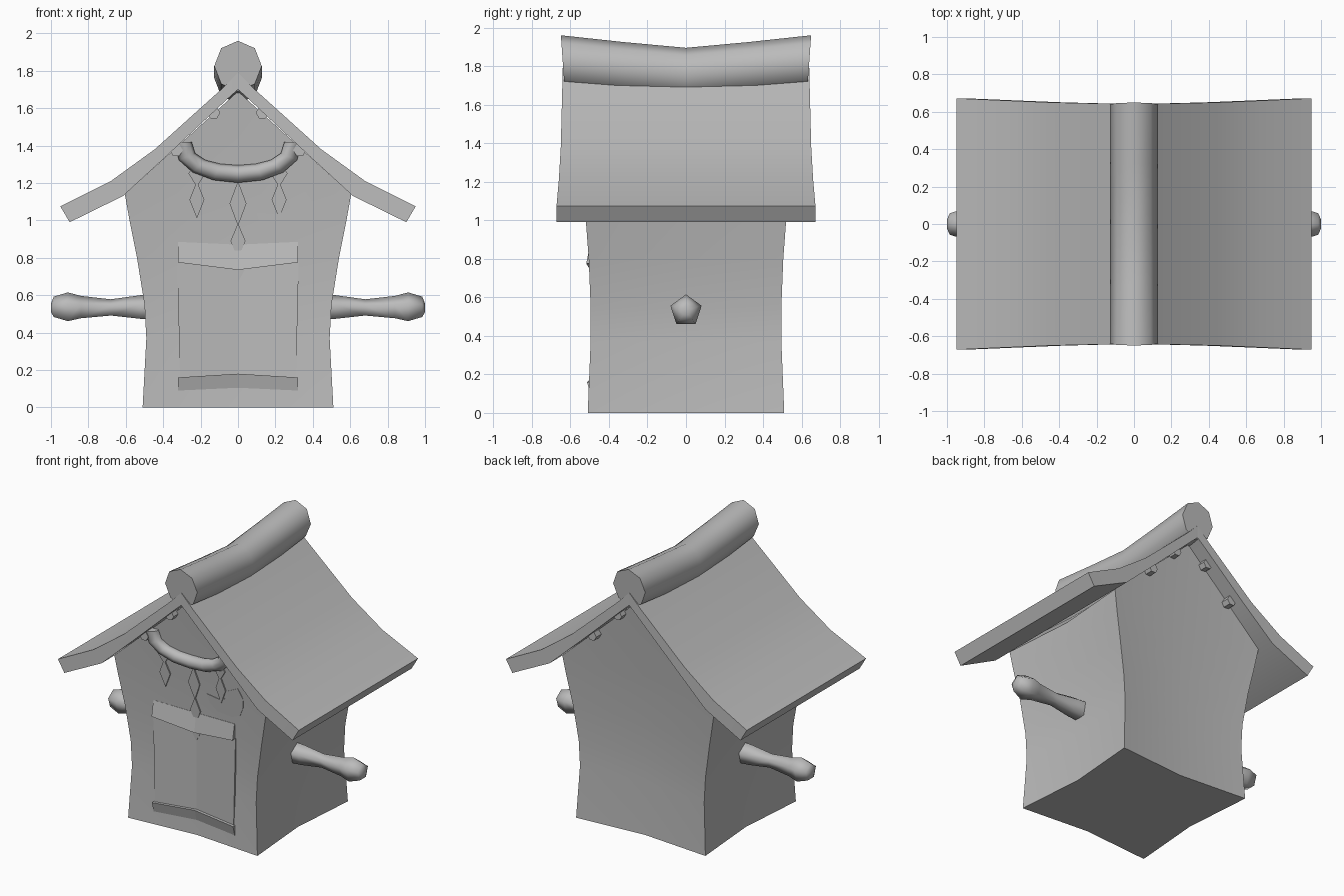
import bpy, bmesh, math
from mathutils import Vector

if "Cube" in bpy.data.objects:
    bpy.data.objects.remove(bpy.data.objects["Cube"])

grey = bpy.data.materials.new("plain_grey")
grey.use_nodes = True
grey.diffuse_color = (0.5, 0.5, 0.5, 1)
grey.node_tree.nodes["Principled BSDF"].inputs["Base Color"].default_value = (0.5, 0.5, 0.5, 1)


def make(name, verts, faces, smooth=0):
    mesh = bpy.data.meshes.new(name)
    mesh.from_pydata([tuple(v) for v in verts], [], faces)
    bm = bmesh.new()
    bm.from_mesh(mesh)
    bmesh.ops.recalc_face_normals(bm, faces=bm.faces)
    bm.to_mesh(mesh)
    bm.free()
    mesh.materials.append(grey)
    ob = bpy.data.objects.new(name, mesh)
    bpy.context.collection.objects.link(ob)
    if smooth:
        bpy.ops.object.select_all(action='DESELECT')
        ob.select_set(True)
        bpy.context.view_layer.objects.active = ob
        bpy.ops.object.shade_smooth_by_angle(angle=math.radians(smooth))
    return ob


def loft(name, rings, smooth=0):
    """Skin a list of equal rings and cap both ends."""
    n = len(rings[0])
    verts = [v for r in rings for v in r]
    faces = [(k * n + i, k * n + (i + 1) % n, (k + 1) * n + (i + 1) % n, (k + 1) * n + i)
             for k in range(len(rings) - 1) for i in range(n)]
    faces += [tuple(range(n)), tuple(range(len(verts) - n, len(verts)))]
    return make(name, verts, faces, smooth)


# House body: height, half width, half depth
LEVELS = [(0, .51, .51), (.37, .49, .495), (.55, .50, .495), (.8, .54, .505),
          (1.0, .58, .52), (1.14, .605, .53)]
PINCH = .04
APEX = (1.69, .545)


def size_at(z):
    for (z0, w0, d0), (z1, w1, d1) in zip(LEVELS, LEVELS[1:]):
        if z <= z1:
            t = (z - z0) / (z1 - z0)
            return w0 + (w1 - w0) * t, d0 + (d1 - d0) * t
    return LEVELS[-1][1:]


def wall_y(x, z):
    """Front wall surface, pinched inward at its middle."""
    w, d = size_at(z)
    y = d - PINCH * (1 - min(abs(x) / w, 1))
    if z > LEVELS[-1][0]:
        y += (APEX[1] - d + PINCH) * (z - LEVELS[-1][0]) / (APEX[0] - LEVELS[-1][0])
    return -y


verts, faces = [], []
for z, w, d in LEVELS:
    p = PINCH
    verts += [(-w, -d, z), (0, p - d, z), (w, -d, z), (w - p, 0, z),
              (w, d, z), (0, d - p, z), (-w, d, z), (p - w, 0, z)]
for k in range(len(LEVELS) - 1):
    for i in range(8):
        j = (i + 1) % 8
        faces.append((8 * k + i, 8 * k + j, 8 * k + 8 + j, 8 * k + 8 + i))
t = 8 * (len(LEVELS) - 1)
verts += [(0, -APEX[1], APEX[0]), (0, APEX[1], APEX[0])]
f, b = len(verts) - 2, len(verts) - 1
faces += [(t, t + 1, f), (t + 1, t + 2, f), (t + 4, t + 5, b), (t + 5, t + 6, b),
          (t + 2, t + 3, t + 4, b, f), (t + 6, t + 7, t, f, b), tuple(range(8))]
make("house_body", verts, faces, 40)

# Roof slopes: outer and under points from ridge to eave, with half length
OUTER = [(0, 1.79), (.09, 1.70), (.445, 1.38), (.68, 1.21), (.95, 1.075)]
UNDER = [(0, 1.70), (.05, 1.655), (.37, 1.355), (.615, 1.13), (.90, .99)]
HALF = [.64, .642, .65, .66, .672]
for side, s in (("left", 1), ("right", -1)):
    rings = [[(s * ox, -h, oz), (s * ox, h, oz), (s * ux, h, uz), (s * ux, -h, uz)]
             for (ox, oz), (ux, uz), h in zip(OUTER, UNDER, HALF)]
    loft(side + "_roof_slope", rings, 35)

# Sagging ridge log
rings = []
for y, drop in ((-1, 0), (-.5, .035), (0, .065), (.5, .035), (1, 0)):
    ring = []
    for i in range(8):
        a = i * math.tau / 8
        x, z = .127 * math.sin(a), .135 * math.cos(a)
        ring.append((x, y * (.64 + .07 * z), 1.825 + z - drop))
    rings.append(ring)
loft("ridge_log", rings, 50)

# Turned side pegs: distance out, radius, height
PEG = [(.42, .075, .53), (.52, .07, .53), (.68, .048, .53), (.84, .066, .53),
       (.91, .085, .53), (.985, .06, .532), (1.0, .025, .53)]
for side, s in (("left", 1), ("right", -1)):
    rings = [[(s * x, r * math.cos(a), z + r * math.sin(a))
              for a in [i * math.tau / 5 + math.pi / 2 for i in range(5)]] for x, r, z in PEG]
    loft(side + "_peg", rings, 75)

# Purlin ends under the roof
for s in (1, -1):
    for x, z in ((.13, 1.575), (.33, 1.375)):
        rings = [[(s * x + .035 * math.cos(i * math.tau / 6), y, z + .035 * math.sin(i * math.tau / 6))
                  for i in range(6)] for y in (-.59, .59)]
        loft("purlin", rings)

# Swag hanging across the gable
rings = []
for i in range(9):
    a = math.pi * i / 8
    c = Vector((-.295 * math.cos(a), 0, 1.42 - .172 * math.sin(a) ** .8))
    c.y = wall_y(c.x, c.z) - .012
    out = Vector((-math.cos(a), 0, -math.sin(a)))
    rings.append([c + .047 * (out * math.cos(q) + Vector((0, 1, 0)) * math.sin(q))
                  for q in [j * math.tau / 8 for j in range(8)]])
loft("gable_swag", rings, 60)


def plate(name, outline, lift):
    """Thin plate following the front wall."""
    rings = [[(x, wall_y(x, z) - d, z) for x, z in outline] for d in (-.01, lift)]
    return loft(name, rings)


# Hanging diamonds
for x, z, w, h in ((0, 1.09, .045, .12), (0, .89, .04, .095), (0, .735, .036, .065),
                   (.22, 1.11, .04, .10), (-.22, 1.11, .04, .10),
                   (.22, 1.25, .045, .07), (-.22, 1.25, .045, .07)):
    plate("hanging_diamond", [(x, z - h), (x + w, z), (x, z + h), (x - w, z)], .009)

# Flat curl on the front wall
plate("wall_curl", [(.1, 1.04), (.12, .98), (.18, .935), (.3, .93), (.37, .96), (.4, 1.03),
                    (.4, 1.09), (.36, 1.155), (.27, 1.11), (.28, 1.06), (.2, 1.03)], .003)

# Door panel
for s in (1, -1):
    plate("door_panel_half", [(0, .17), (s * .31, .15), (s * .325, .78), (0, .76)], .004)


def wedge(name, rows):
    """Sloping bar: each row is three heights across with its lift from the wall."""
    rings = []
    for k, x in enumerate((-.32, 0, .32)):
        rings.append([(x, wall_y(x, zs[k != 1]) - lift, zs[k != 1]) for zs, lift in rows])
    loft(name, rings)


# Door lintel and threshold
wedge("door_lintel", [((.87, .885), -.01), ((.87, .885), .002), ((.735, .775), .03), ((.755, .78), -.01)])
wedge("door_threshold", [((.18, .16), -.01), ((.18, .16), .025), ((.105, .09), .002), ((.105, .09), -.01)])
